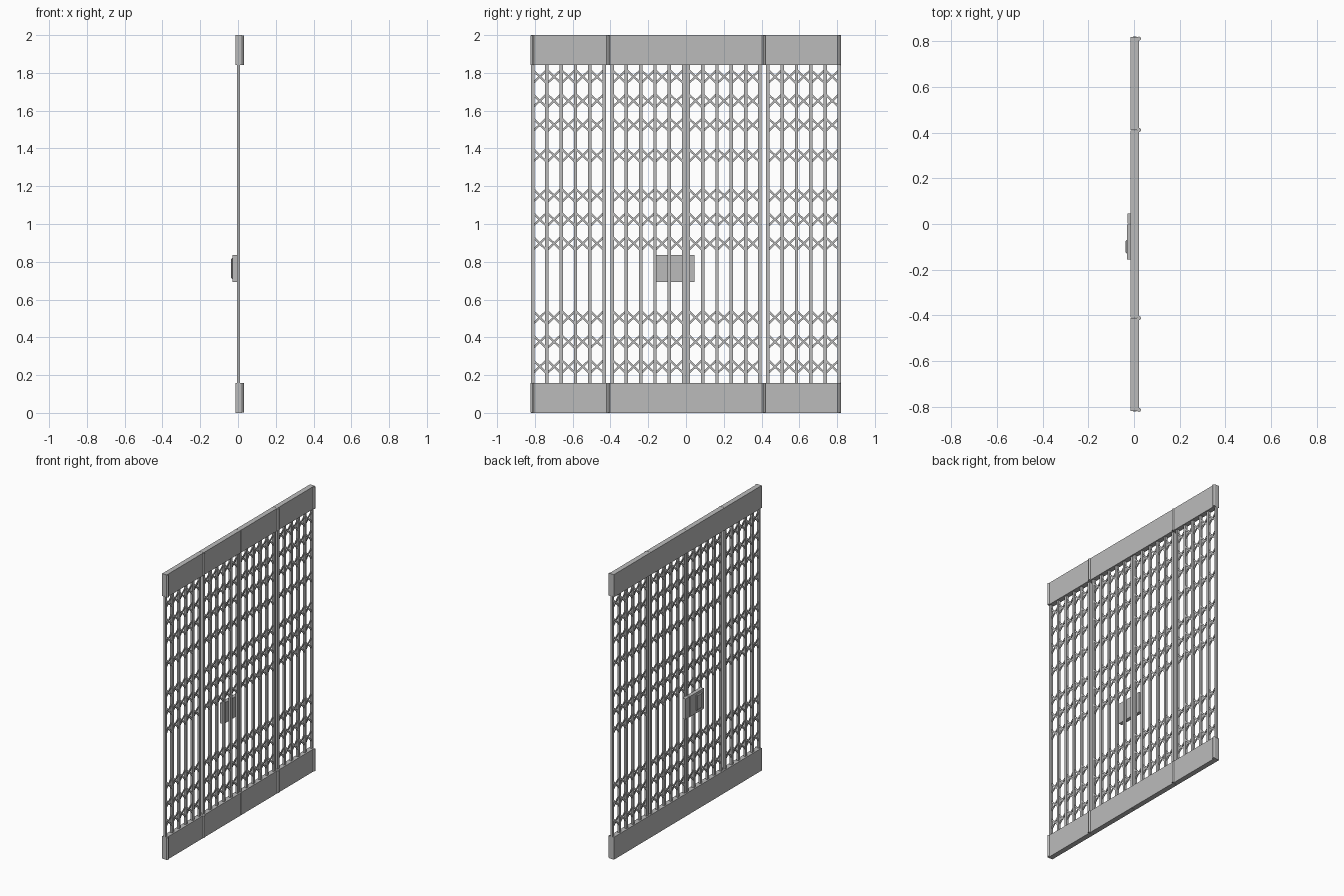
import bpy, bmesh, math
from mathutils import Matrix, Vector

if "Cube" in bpy.data.objects:
    bpy.data.objects.remove(bpy.data.objects["Cube"])

grey = bpy.data.materials.new("steel grey")
grey.diffuse_color = (0.5, 0.5, 0.5, 1)
grey.use_nodes = True
grey.node_tree.nodes["Principled BSDF"].inputs["Base Color"].default_value = grey.diffuse_color


def add_box(bm, lo, hi, tilt=0.0):
    """Box between two corners, optionally tilted about the x axis."""
    lo, hi = Vector(lo), Vector(hi)
    m = (Matrix.Translation((lo + hi) / 2) @ Matrix.Rotation(tilt, 4, 'X')
         @ Matrix.Diagonal((hi - lo).to_4d()))
    m[3][3] = 1
    bmesh.ops.create_cube(bm, size=1, matrix=m)


def finish(name, bm):
    mesh = bpy.data.meshes.new(name)
    bm.to_mesh(mesh)
    bm.free()
    mesh.materials.append(grey)
    ob = bpy.data.objects.new(name, mesh)
    bpy.context.collection.objects.link(ob)
    return ob


PITCH = 0.0757
BAR_W = 0.018
ROWS = (0.245, 0.377, 0.505, 0.897, 1.024, 1.151, 1.363, 1.525, 1.652, 1.78)
# (panel name, panel start, first bar centre)
PANELS = (("left_outer", -0.82, -0.812), ("left_inner", -0.41, -0.391),
          ("right_inner", 0.0, 0.0125), ("right_outer", 0.41, 0.4335))

for name, start, first in PANELS:
    # solid top and bottom rails
    bm = bmesh.new()
    for z in (0.0, 1.842):
        add_box(bm, (-0.0145, start + 0.0007, z), (0.0215, start + 0.4093, z + 0.158))
    finish(name + "_rails", bm)

    # upright bars
    bm = bmesh.new()
    for i in range(6):
        y = first + i * PITCH
        add_box(bm, (-0.005, y - BAR_W / 2, 0.155), (0.011, y + BAR_W / 2, 1.845))
    finish(name + "_bars", bm)

    # crossed lattice strips between neighbouring bars
    bm = bmesh.new()
    half = math.hypot(PITCH, 0.072) / 2
    ang = math.atan2(0.072, PITCH)
    for i in range(5):
        y = first + (i + 0.5) * PITCH
        for z in ROWS:
            for side, x in ((1, -0.002), (-1, 0.003)):
                add_box(bm, (x, y - half, z - 0.0055), (x + 0.005, y + half, z + 0.0055), side * ang)
    finish(name + "_lattice", bm)

# hinge barrels at the panel ends
bm = bmesh.new()
for y in (-0.813, -0.412, 0.411, 0.811):
    for z in (0.08, 1.92):
        bmesh.ops.create_cone(bm, cap_ends=True, segments=12, radius1=0.009, radius2=0.009,
                              depth=0.154, matrix=Matrix.Translation((0.0215, y, z)))
hinges = finish("hinge_barrels", bm)
bpy.context.view_layer.objects.active = hinges
hinges.select_set(True)
bpy.ops.object.shade_smooth_by_angle()

# lock case, its keeper and the raised handle plate
bm = bmesh.new()
add_box(bm, (-0.03, -0.155, 0.692), (-0.004, -0.002, 0.836))
finish("lock_case", bm)
bm = bmesh.new()
add_box(bm, (-0.029, 0.002, 0.692), (-0.004, 0.046, 0.836))
finish("lock_keeper", bm)
bm = bmesh.new()
add_box(bm, (-0.037, -0.13, 0.71), (-0.028, -0.07, 0.82))
outer = [e for e in bm.edges if all(v.co.x < -0.035 for v in e.verts)]
bmesh.ops.bevel(bm, geom=outer, offset=0.006, segments=1, affect='EDGES')
finish("lock_handle", bm)
